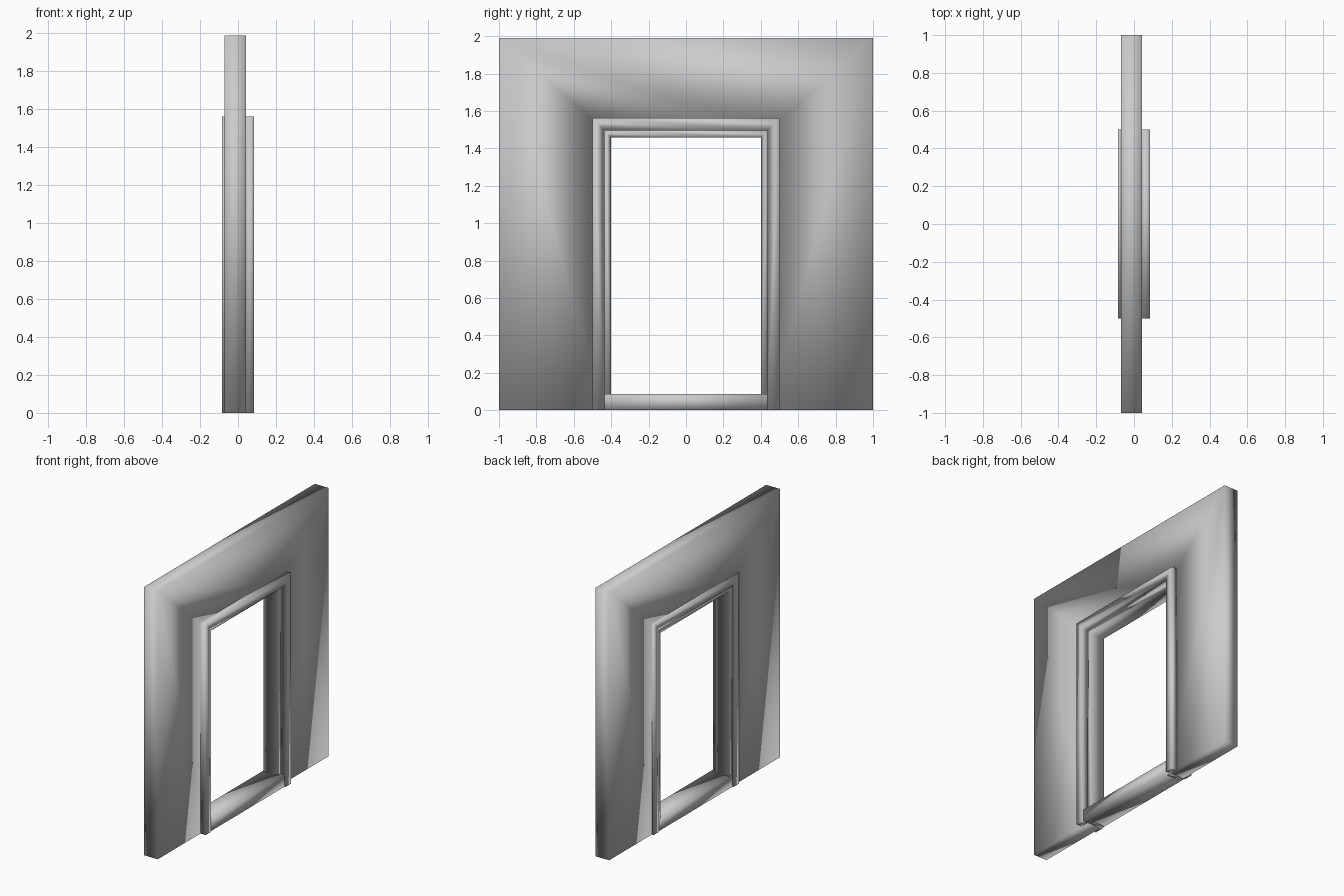
import bpy, bmesh

if "Cube" in bpy.data.objects:
    bpy.data.objects.remove(bpy.data.objects["Cube"])


def prism(name, profile, x0, x1):
    """Extrude a closed (y, z) outline from x0 to x1 with smooth shading."""
    bm = bmesh.new()
    face = bm.faces.new([bm.verts.new((x0, y, z)) for y, z in profile])
    ext = bmesh.ops.extrude_face_region(bm, geom=[face])
    moved = [v for v in ext["geom"] if isinstance(v, bmesh.types.BMVert)]
    bmesh.ops.translate(bm, verts=moved, vec=(x1 - x0, 0, 0))
    bmesh.ops.recalc_face_normals(bm, faces=bm.faces)
    for f in bm.faces:
        f.smooth = True
    mesh = bpy.data.meshes.new(name)
    bm.to_mesh(mesh)
    bm.free()
    obj = bpy.data.objects.new(name, mesh)
    bpy.context.collection.objects.link(obj)
    return obj


def arch(outer, top, inner, inner_top):
    """Upside-down U outline, open at the floor."""
    return [(-outer, 0), (-outer, top), (outer, top), (outer, 0),
            (inner, 0), (inner, inner_top), (-inner, inner_top), (-inner, 0)]


WALL_BACK, WALL_FRONT = -0.07, 0.042
TRIM = 0.085

# Wall with the doorway left open
prism("wall", arch(1.0, 1.99, 0.435, 1.495), WALL_BACK, WALL_FRONT)

# Jamb lining the opening, flush with the wall
prism("door_jamb", arch(0.435, 1.495, 0.40, 1.457), WALL_BACK, WALL_FRONT)

# Casing trim on both faces of the wall
casing = arch(0.5, 1.563, 0.435, 1.495)
prism("casing_front", casing, WALL_FRONT, TRIM)
prism("casing_back", casing, -TRIM, WALL_BACK)

# Raised threshold across the bottom
prism("threshold", [(-0.435, 0), (-0.435, 0.087), (0.435, 0.087), (0.435, 0)],
      -0.078, 0.078)
